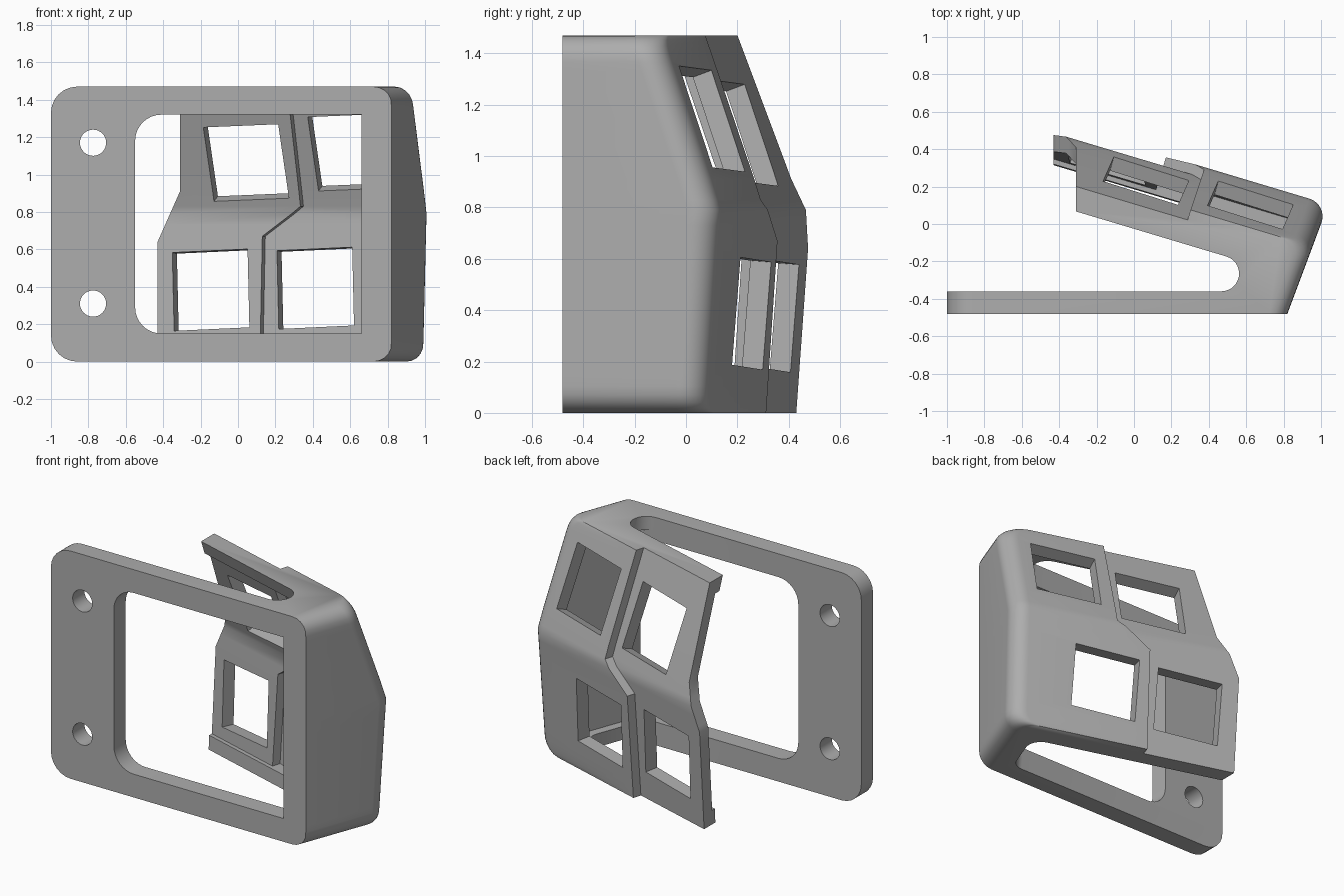
import bpy, bmesh, math
from mathutils import Vector, Matrix

cube = bpy.data.objects.get("Cube")
if cube:
    bpy.data.objects.remove(cube, do_unlink=True)

grey = bpy.data.materials.new("plain grey")
grey.use_nodes = True
color = (0.42, 0.42, 0.42, 1)
grey.diffuse_color = color
grey.node_tree.nodes["Principled BSDF"].inputs["Base Color"].default_value = color

# Plan axes: T runs along the slanted key panel, N points out of its back,
# S points out of the side wall
T, N, S = Vector((.958, -.287)), Vector((.287, .958)), Vector((.936, -.351))
HEIGHT, FRONT, BACK = 1.47, -.48, -.36
SIDE = .936


def interp(z, pts):
    for (a, va), (b, vb) in zip(pts, pts[1:]):
        if z <= b:
            return va + (vb - va) * (z - a) / (b - a)
    return pts[-1][1]


def left_w(z):
    return interp(z, [(0, .288), (.64, .332), (.79, .343), (.91, .304), (HEIGHT, .103)])


def right_w(z):
    return left_w(z) + .056


def step_u(z):
    return interp(z, [(0, .061), (.67, .061), (.83, .275), (HEIGHT, .268)])


def left_x(z):
    return interp(z, [(0, -.43), (.64, -.43), (.91, -.31), (HEIGHT, -.31)])


def on_panel(x, w):
    return Vector((x, (w - N.x * x) / N.y))


def meet(s, w):
    det = S.x * N.y - S.y * N.x
    return Vector(((s * N.y - S.y * w) / det, (S.x * w - N.x * s) / det))


def on_side(y, s):
    return Vector(((s - S.y * y) / S.x, y))


def arc(c, r, a, b, n):
    return [c + r * Vector((math.cos(a + (b - a) * i / n), math.sin(a + (b - a) * i / n)))
            for i in range(n + 1)]


def corner(r, z):
    d = min(z, HEIGHT - z)
    return r - math.sqrt(max(0, r * r - (r - d) ** 2)) if d < r else 0


A_S, A_N = math.atan2(S.y, S.x), math.atan2(N.y, N.x)


def body_section(z):
    """Outline of the whole body at height z: frame, slot, side wall and panel."""
    side = SIDE - corner(.09, z)
    lw, rw, us = left_w(z), right_w(z), step_u(z)
    end_x = -1 + corner(.14, z)
    r, slot_w, slot_s = .095, lw - .11 - .012 * z, .736 - .0755 * z
    pts = [Vector((end_x, FRONT)), on_side(FRONT, side)]
    pts += arc(meet(side - .1, rw - .1), .1, A_S, A_N, 8)
    pts += [T * us + N * rw, T * us + N * lw]
    pts += [on_panel(left_x(z), lw), on_panel(left_x(z), slot_w)]
    pts += arc(meet(slot_s - r, slot_w - r), r, A_N, A_S, 8)
    pts += arc(on_side(BACK + r, slot_s - r), r, A_S, -math.pi / 2, 6)
    return pts + [Vector((end_x, BACK))]


def cavity_section(z):
    """Hollow behind the panel, leaving a wall of even thickness."""
    t, us, side = .085, step_u(z), SIDE - .15
    lw, rw = left_w(z) - t, right_w(z) - t
    front = BACK + .001
    return [Vector((-1.2, front)), on_side(front, side), meet(side, rw),
            T * us + N * rw, T * us + N * lw, on_panel(-1.2, lw)]


def make(name, bm):
    bmesh.ops.recalc_face_normals(bm, faces=bm.faces)
    me = bpy.data.meshes.new(name)
    bm.to_mesh(me)
    bm.free()
    me.materials.append(grey)
    ob = bpy.data.objects.new(name, me)
    bpy.context.collection.objects.link(ob)
    return ob


def loft(name, sections):
    bm = bmesh.new()
    rings = [[bm.verts.new(p) for p in s] for s in sections]
    for a, b in zip(rings, rings[1:]):
        for i in range(len(a)):
            j = (i + 1) % len(a)
            bm.faces.new((a[i], a[j], b[j], b[i]))
    bm.faces.new(rings[0])
    bm.faces.new(rings[-1])
    return make(name, bm)


def loft_z(name, section, levels):
    return loft(name, [[p.to_3d() + Vector((0, 0, z)) for p in section(z)] for z in levels])


def prism_y(name, outline, y0, y1):
    return loft(name, [[Vector((p.x, y, p.y)) for p in outline] for y in (y0, y1)])


# Body with rounded side corners
rounding = [.14 * (1 - math.cos(math.radians(15 * k))) for k in range(7)]
folds = [.4, .64, .67, .73, .79, .83, .91, 1.15]
body = loft_z("keypad_housing", body_section,
              rounding + folds + [HEIGHT - d for d in reversed(rounding)])
cutters = [loft_z("cavity_cutter", cavity_section, [.09] + folds + [1.38])]

# Large front opening, rounded on one side
lo, hi, r = .15, 1.32, .14
q = math.pi / 2
opening = [Vector((.66, lo)), Vector((.66, hi))]
opening += arc(Vector((-.55 + r, hi - r)), r, q, 2 * q, 8)
opening += arc(Vector((-.55 + r, lo + r)), r, 2 * q, 3 * q, 8)
cutters.append(prism_y("opening_cutter", opening, -.6, -.33))

# Screw holes
for z in (.31, 1.17):
    ring = arc(Vector((-.775, z)), .07, 0, 2 * math.pi, 32)[:-1]
    cutters.append(prism_y("screw_hole_cutter", ring, -.6, -.2))

# Four square key windows, square to the panel
for u, z, w_at, lean in ((-.22, .377, left_w, .07), (.347, .387, right_w, .07),
                         (-.005, 1.09, left_w, -.36), (.567, 1.145, right_w, -.36)):
    along = Vector((T.x, T.y, .045)).normalized()
    up = Vector((N.x * lean, N.y * lean, 1))
    out = along.cross(up).normalized()
    up = out.cross(along)
    centre = (T * u + N * w_at(z)).to_3d() + Vector((0, 0, z))
    turn = Matrix((along, up, out)).transposed().to_4x4()
    bm = bmesh.new()
    bmesh.ops.create_cube(bm, size=1, matrix=Matrix.Translation(centre) @ turn
                          @ Matrix.Diagonal((.42, .42, .36, 1)))
    cutters.append(make("window_cutter", bm))

# Cut everything out of the body
bpy.context.view_layer.objects.active = body
for c in cutters:
    c.hide_render = True
    mod = body.modifiers.new("cut", "BOOLEAN")
    mod.operation, mod.solver, mod.object = "DIFFERENCE", "EXACT", c
    bpy.ops.object.modifier_apply(modifier=mod.name)
for c in cutters:
    bpy.data.objects.remove(c, do_unlink=True)

bpy.ops.object.select_all(action="DESELECT")
body.select_set(True)
bpy.ops.object.shade_smooth_by_angle(angle=math.radians(30))
